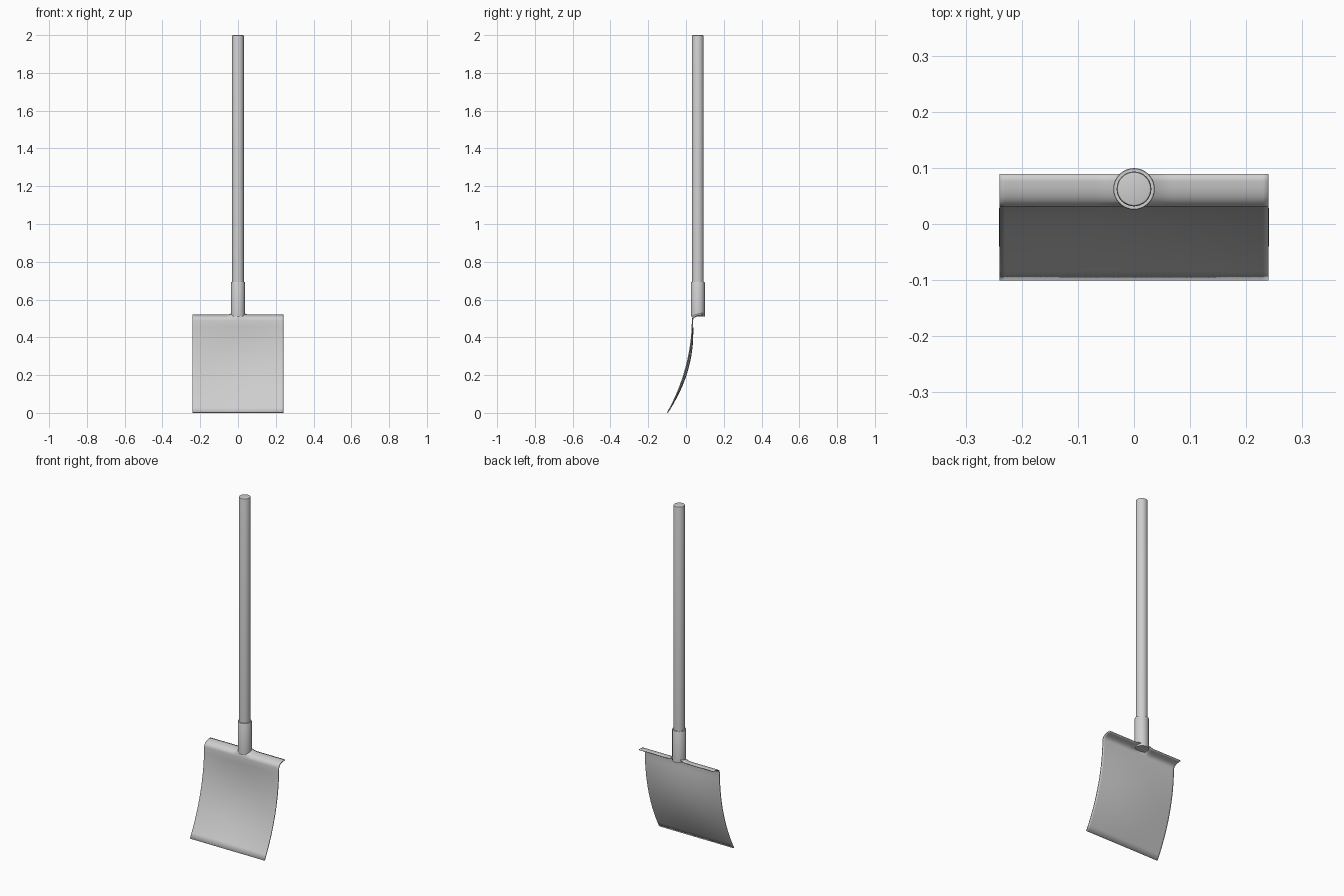
import bpy, bmesh, math
from mathutils import Vector

cube = bpy.data.objects.get("Cube")
if cube:
    bpy.data.objects.remove(cube, do_unlink=True)

grey = bpy.data.materials.new("light grey")
grey.use_nodes = True
grey.diffuse_color = (0.62, 0.62, 0.62, 1)
grey.node_tree.nodes["Principled BSDF"].inputs["Base Color"].default_value = (0.62, 0.62, 0.62, 1)

AXIS_Y = 0.0625
HALF_WIDTH = 0.24


def finish(bm, name):
    bmesh.ops.recalc_face_normals(bm, faces=bm.faces)
    mesh = bpy.data.meshes.new(name)
    bm.to_mesh(mesh)
    bm.free()
    obj = bpy.data.objects.new(name, mesh)
    bpy.context.collection.objects.link(obj)
    mesh.materials.append(grey)
    bpy.ops.object.select_all(action='DESELECT')
    obj.select_set(True)
    bpy.context.view_layer.objects.active = obj
    bpy.ops.object.shade_smooth_by_angle(angle=math.radians(40))
    return obj


def lathe(name, profile, sides=32):
    """Spin (radius, z) points around the upright shaft axis."""
    bm = bmesh.new()
    verts = [bm.verts.new((r, AXIS_Y, z)) for r, z in profile]
    edges = [bm.edges.new(pair) for pair in zip(verts, verts[1:])]
    bmesh.ops.spin(bm, geom=verts + edges, cent=(0, AXIS_Y, 0), axis=(0, 0, 1),
                   angle=math.tau, steps=sides)
    bmesh.ops.remove_doubles(bm, verts=bm.verts, dist=0.0002)
    return finish(bm, name)


def bend(a, b, c, t):
    """Point on a quadratic curve."""
    return Vector(a).lerp(Vector(b), t).lerp(Vector(b).lerp(Vector(c), t), t)


# Wooden shaft with a slightly eased top edge
lathe("shaft", [(0, 0.6), (0.031, 0.6), (0.031, 1.994), (0.0295, 1.999), (0.026, 2), (0, 2)])

# Socket gripping the shaft
lathe("socket", [(0, 0.51), (0.037, 0.51), (0.037, 0.69), (0.036, 0.692), (0.03, 0.692)])

# Blade: curved section with a dished middle, then a foot lip folded to the back
rows = [(bend((-0.098, 0.001), (0.03, 0.23), (0.034, 0.488), i / 16), i / 16) for i in range(17)]
rows += [(bend((0.034, 0.488), (0.036, 0.517), (0.089, 0.517), i / 8), 1) for i in range(1, 9)]
columns = 48
bm = bmesh.new()
grid = []
for point, t in rows:
    line = []
    for c in range(columns + 1):
        x = HALF_WIDTH * (2 * c / columns - 1)
        dish = 0.012 * math.sin(math.pi * t) * math.cos(x / HALF_WIDTH * math.pi / 2)
        # The sheet rises gently where it meets the socket
        rise = 0.022 * max(0, 1 - abs(x) / 0.06) ** 1.5 if point.y > 0.5 else 0
        line.append(bm.verts.new((x, point.x + dish, point.y + rise)))
    grid.append(line)
for low, high in zip(grid, grid[1:]):
    for c in range(columns):
        bm.faces.new((low[c], low[c + 1], high[c + 1], high[c]))
blade = finish(bm, "blade")
sheet = blade.modifiers.new("sheet thickness", 'SOLIDIFY')
sheet.thickness = 0.006
sheet.offset = 0
